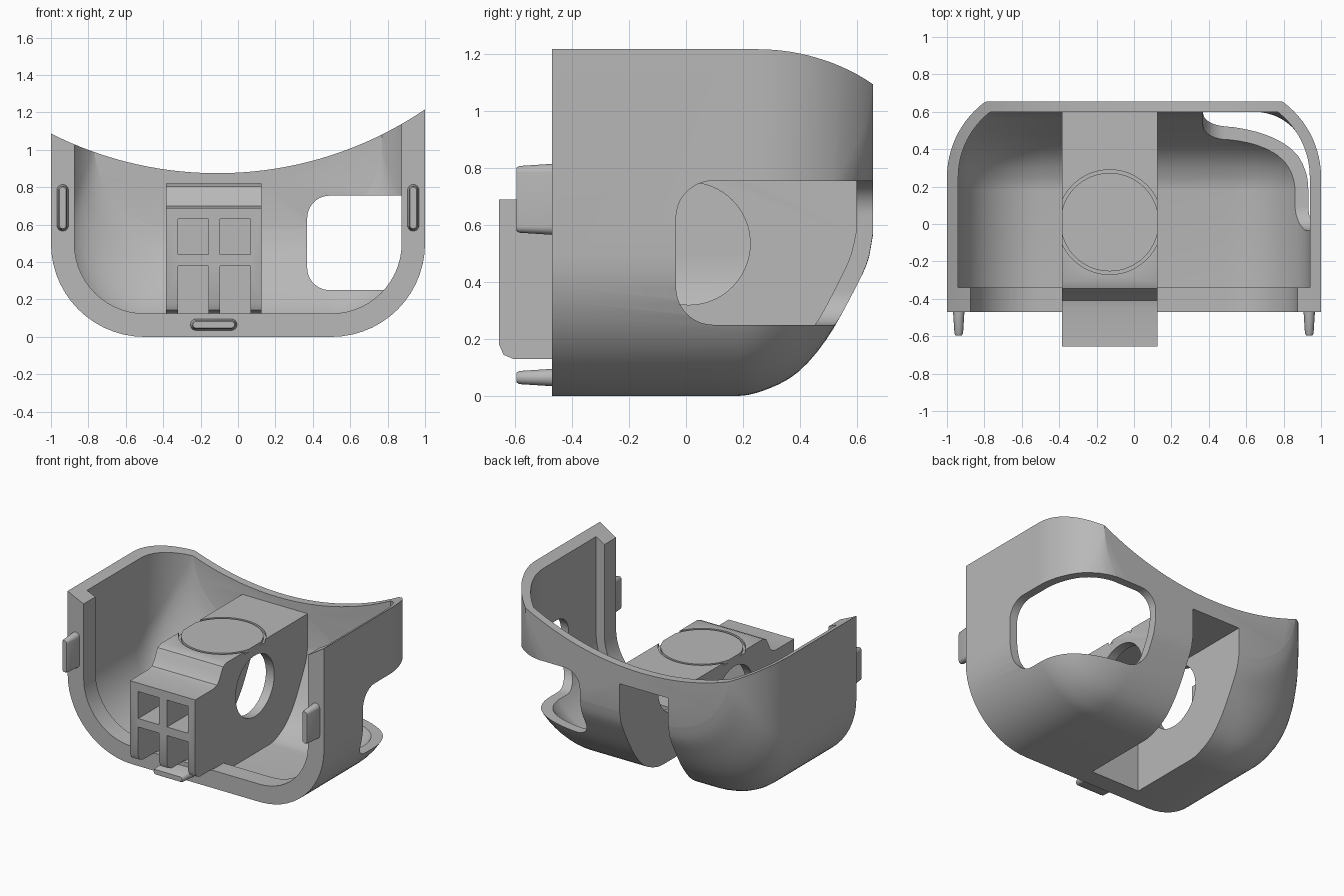
import bpy, bmesh, math
from mathutils import Matrix

if "Cube" in bpy.data.objects:
    bpy.data.objects.remove(bpy.data.objects["Cube"])

grey = bpy.data.materials.new("plain grey")
grey.use_nodes = True
grey.diffuse_color = (0.48, 0.48, 0.48, 1)
grey.node_tree.nodes["Principled BSDF"].inputs["Base Color"].default_value = (0.48, 0.48, 0.48, 1)

AXES = {  # maps a profile (u, v) and a depth w to space
    "x": lambda u, v, w: (w, u, v),
    "y": lambda u, v, w: (u, w, v),
    "z": lambda u, v, w: (u, v, w),
}


def loft(name, rings):
    """Closed solid through rings of equal point count."""
    bm = bmesh.new()
    vs = [[bm.verts.new(p) for p in ring] for ring in rings]
    n = len(vs[0])
    for a, b in zip(vs, vs[1:]):
        for i in range(n):
            bm.faces.new((a[i], a[(i + 1) % n], b[(i + 1) % n], b[i]))
    bm.faces.new(vs[0])
    bm.faces.new(vs[-1])
    bmesh.ops.recalc_face_normals(bm, faces=bm.faces)
    mesh = bpy.data.meshes.new(name)
    bm.to_mesh(mesh)
    bm.free()
    ob = bpy.data.objects.new(name, mesh)
    mesh.materials.append(grey)
    bpy.context.collection.objects.link(ob)
    return ob


def prism(name, outline, axis, w0, w1):
    return loft(name, [[AXES[axis](u, v, w) for u, v in outline] for w in (w0, w1)])


def rounded(u0, u1, v0, v1, r, seg=10):
    pts = []
    for k, (cu, cv) in enumerate([(u1 - r, v1 - r), (u0 + r, v1 - r), (u0 + r, v0 + r), (u1 - r, v0 + r)]):
        for i in range(seg + 1):
            a = math.pi / 2 * (k + i / seg)
            pts.append((cu + r * math.cos(a), cv + r * math.sin(a)))
    return pts


def circle(cu, cv, r, n=64):
    return [(cu + r * math.cos(math.tau * i / n), cv + r * math.sin(math.tau * i / n)) for i in range(n)]


def rect(u0, u1, v0, v1):
    return [(u0, v0), (u1, v0), (u1, v1), (u0, v1)]


def combine(target, tool, op="DIFFERENCE"):
    mod = target.modifiers.new("cut", "BOOLEAN")
    mod.operation, mod.object, mod.solver = op, tool, "EXACT"
    bpy.context.view_layer.objects.active = target
    bpy.ops.object.modifier_apply(modifier=mod.name)
    bpy.data.objects.remove(tool)


def u_section(y, half, bottom, r, top=1.4, seg=14):
    """U-shaped cross-section standing across the model."""
    pts = [(-half, y, top)]
    for side, start in ((-1, math.pi), (1, 1.5 * math.pi)):
        for i in range(seg + 1):
            a = start + math.pi / 2 * i / seg
            pts.append((side * (half - r) + r * math.cos(a), y, bottom + r + r * math.sin(a)))
    return pts + [(half, y, top)]


def smooth_curve(pts, y):
    """Cubic interpolation of height along y."""
    def slope(i):
        a, b = pts[max(i - 1, 0)], pts[min(i + 1, len(pts) - 1)]
        return 0 if i == 0 else (b[1] - a[1]) / (b[0] - a[0])
    for i in range(len(pts) - 1):
        (y0, z0), (y1, z1) = pts[i], pts[i + 1]
        if y <= y1:
            h, t = y1 - y0, (y - y0) / (y1 - y0)
            return (z0 * (1 + 2 * t) * (1 - t) ** 2 + h * slope(i) * t * (1 - t) ** 2
                    + z1 * t * t * (3 - 2 * t) + h * slope(i + 1) * t * t * (t - 1))
    return pts[-1][1]


def bowl(name, front, rise, corner, r):
    """Body whose floor and sides curve in towards the back."""
    back, floor = rise[-1][0], rise[0][1]
    rings = [u_section(front, 0.5 + corner, floor, r)]
    steps = 20
    for i in range(steps + 1):
        y = rise[0][0] + (back - rise[0][0]) * math.sin(math.pi / 2 * i / steps)
        half = 0.5 + math.sqrt(corner ** 2 - max(0, y - 0.25) ** 2)
        rings.append(u_section(y, half, smooth_curve(rise, y), r))
    return loft(name, rings)


# Shell: rounded body, hollowed, with a thicker front lip
outer_rise = [(0.18, 0), (0.3, 0.03), (0.4, 0.09), (0.5, 0.21), (0.6, 0.39), (0.64, 0.48), (0.655, 0.56)]
inner_rise = [(0.18, 0.06), (0.27, 0.085), (0.36, 0.14), (0.45, 0.245), (0.54, 0.41), (0.58, 0.5), (0.598, 0.58)]
shell = bowl("shell", -0.47, outer_rise, 0.5, 0.5)
combine(shell, bowl("cavity", -0.34, inner_rise, 0.44, 0.44))
combine(shell, loft("opening", [u_section(y, 0.875, 0.125, 0.375) for y in (-0.7, -0.3)]))

# Central block with stepped nose
LEFT, RIGHT, WALL = -0.385, 0.125, 0.065
block_side = [(-0.655, 0.69), (-0.655, 0.18), (-0.64, 0.145), (-0.605, 0.13), (-0.45, 0.13), (-0.4, 0.03),
              (0.2, 0.03), (0.4, 0.12), (0.5, 0.24), (0.6, 0.43), (0.63, 0.55), (0.63, 0.82), (-0.31, 0.82),
              (-0.345, 0.805), (-0.365, 0.77), (-0.385, 0.73), (-0.41, 0.7), (-0.45, 0.69)]
block = prism("block", block_side, "x", LEFT, RIGHT)
for x0 in (-0.32, -0.095):
    for z0, z1 in ((0.44, 0.63), (0.05, 0.38)):
        combine(block, prism("pocket", rect(x0, x0 + 0.163, z0, z1), "y", -0.8, -0.42))
combine(shell, block, "UNION")

# Hollow under the block, open below and behind
combine(shell, prism("slot", rect(LEFT + WALL, RIGHT - WALL, -0.2, 0.755), "y", -0.34, 0.9))
combine(shell, prism("side_hole", circle(0.01, 0.535, 0.215), "x", -0.5, 0.25))

# Ring groove on the block top
ring = prism("ring", circle(-0.13, 0.01, 0.28), "z", 0.8, 0.86)
combine(ring, prism("ring_core", circle(-0.13, 0.01, 0.263), "z", 0.7, 0.9))
combine(ring, prism("ring_limit", rect(LEFT - 0.01, RIGHT + 0.01, -0.4, 0.4), "z", 0.7, 0.9), "INTERSECT")
combine(shell, ring)

# Corner window wrapping from the back to the left side
combine(shell, prism("back_window", rounded(0.37, 1.4, 0.25, 0.755, 0.12), "y", 0.3, 0.9))
combine(shell, prism("side_window", rounded(-0.035, 1.0, 0.25, 0.755, 0.13), "x", 0.6, 1.2))

# Sweeping concave top edge
combine(shell, prism("top_sweep", circle(-0.11, 2.85, 1.975, 200), "y", -1, 1))


# Tapered locating tabs on the front lip
def tab(name, x, z, w, h):
    rings = []
    for y, inset in ((-0.46, 0), (-0.585, 0.008), (-0.595, 0.014)):
        a, b = w / 2 - inset, h / 2 - inset
        rings.append([(u, y, v) for u, v in rounded(x - a, x + a, z - b, z + b, min(a, b) * 0.98, 6)])
    return loft(name, rings)


tabs = [tab("right_tab", -0.937, 0.69, 0.062, 0.25),
        tab("left_tab", 0.937, 0.69, 0.062, 0.25),
        tab("bottom_tab", -0.13, 0.065, 0.25, 0.062)]

# Smooth curves, keep sharp edges
bpy.ops.object.select_all(action="DESELECT")
for ob in [shell] + tabs:
    ob.select_set(True)
bpy.context.view_layer.objects.active = shell
bpy.ops.object.shade_smooth_by_angle(angle=math.radians(30))
